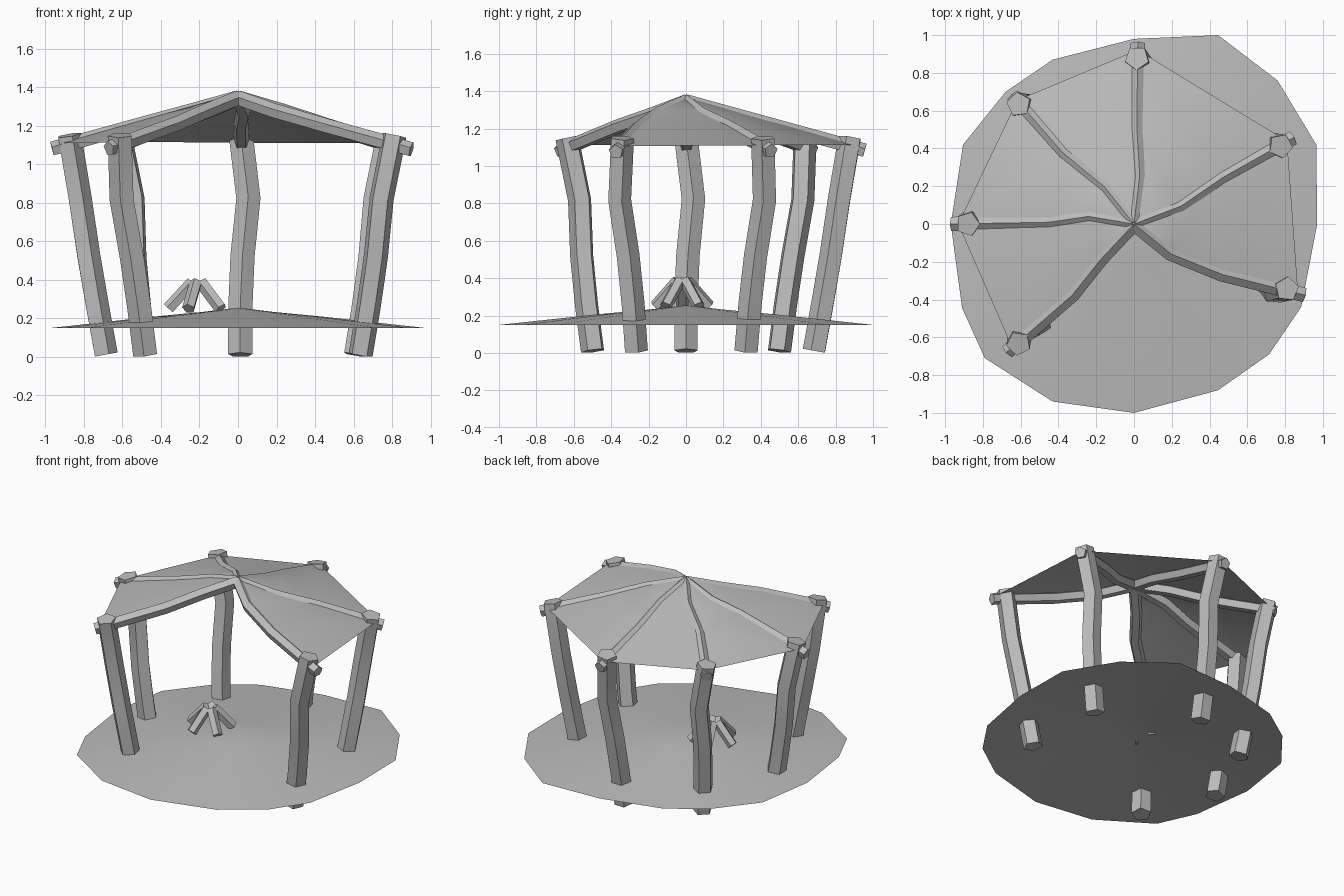
import bpy, bmesh, math
from mathutils import Vector

cube = bpy.data.objects.get("Cube")
if cube:
    bpy.data.objects.remove(cube, do_unlink=True)

grey = bpy.data.materials.new("plain_grey")
grey.use_nodes = True
colour = (0.5, 0.5, 0.5, 1)
grey.diffuse_color = colour
grey.node_tree.nodes["Principled BSDF"].inputs["Base Color"].default_value = colour


def finish(name, bm, smooth=None):
    bmesh.ops.recalc_face_normals(bm, faces=bm.faces)
    mesh = bpy.data.meshes.new(name)
    bm.to_mesh(mesh)
    bm.free()
    mesh.materials.append(grey)
    obj = bpy.data.objects.new(name, mesh)
    bpy.context.collection.objects.link(obj)
    if smooth:
        bpy.ops.object.select_all(action="DESELECT")
        obj.select_set(True)
        bpy.context.view_layer.objects.active = obj
        bpy.ops.object.shade_smooth_by_angle(angle=math.radians(smooth))
    return obj


def timber(name, path, radius, ridge, sides=5):
    """Sweep a polygon along a path, with one corner pointing along ridge."""
    pts = [Vector(p) for p in path]
    bm = bmesh.new()
    rings = []
    for i, p in enumerate(pts):
        t = (pts[min(i + 1, len(pts) - 1)] - pts[max(i - 1, 0)]).normalized()
        u = (ridge - t * ridge.dot(t)).normalized()
        v = t.cross(u)
        angles = [math.tau * k / sides for k in range(sides)]
        rings.append([bm.verts.new(p + radius * (u * math.cos(a) + v * math.sin(a)))
                      for a in angles])
    for lower, upper in zip(rings, rings[1:]):
        for k in range(sides):
            n = (k + 1) % sides
            bm.faces.new((lower[k], lower[n], upper[n], upper[k]))
    bm.faces.new(rings[0])
    bm.faces.new(rings[-1])
    return finish(name, bm, 25)


# Crooked rafters in plan, going round from the front left to the front right
rafters = [
    [(0.19, -0.155), (0.46, -0.265), (0.9, -0.375)],
    [(0.24, 0.09), (0.46, 0.24), (0.84, 0.455)],
    [(0.03, 0.25), (0.015, 0.5), (0.02, 0.955)],
    [(-0.15, 0.19), (-0.37, 0.37), (-0.64, 0.68)],
    [(-0.23, 0.04), (-0.44, 0.01), (-0.965, 0.0)],
    [(-0.17, -0.18), (-0.32, -0.37), (-0.67, -0.675)],
]
for i, plan in enumerate(rafters):
    path = [(0, 0, 1.343)] + [(x, y, 1.343 - 0.275 * math.hypot(x, y)) for x, y in plan]
    timber(f"rafter_{i + 1}", path, 0.04, Vector((0, 0, 1)))

# Leaning posts: height, distance from the middle, sideways bend
post_shape = [(0.011, 0.69, 0), (0.26, 0.735, 0), (0.52, 0.78, 0.01),
              (0.82, 0.825, 0.04), (1.15, 0.88, 0)]
for i, degrees in enumerate([-23, 28, 89, 134, 180, 226]):
    a = math.radians(degrees)
    out = Vector((math.cos(a), math.sin(a), 0))
    side = Vector((out.y, -out.x, 0)) * (-1 if i == 1 else 1)
    path = [out * r + side * s + Vector((0, 0, z)) for z, r, s in post_shape]
    timber(f"post_{i + 1}", path, 0.066, -out)

# Canopy stretched between the rafters, open at the front
bm = bmesh.new()
apex = bm.verts.new((0, 0, 1.372))
rows = []
for plan in rafters:
    row = []
    for j, (x, y) in enumerate(plan):
        k = 0.965 if j == 2 else 1
        row.append(bm.verts.new((x * k, y * k, 1.372 - 0.283 * k * math.hypot(x, y))))
    rows.append(row)
for a, b in zip(rows, rows[1:]):
    bm.faces.new((apex, a[0], b[0]))
    for j in range(2):
        bm.faces.new((a[j], a[j + 1], b[j + 1], b[j]))
canopy = finish("canopy", bm, 40)
if canopy.data.polygons[0].normal.z < 0:
    canopy.data.flip_normals()

# Ground: a low mound with an uneven rim
rim = [(0.97, 0), (0.965, 0.42), (0.76, 0.76), (0.445, 1), (0, 0.98), (-0.43, 0.87),
       (-0.68, 0.7), (-0.905, 0.42), (-0.97, 0), (-0.91, -0.445), (-0.79, -0.71),
       (-0.43, -0.94), (0, -1), (0.445, -0.88), (0.715, -0.69), (0.885, -0.44)]
bm = bmesh.new()
top = bm.verts.new((0, 0, 0.255))
loops = [[bm.verts.new((x * k, y * k, z)) for x, y in rim]
         for k, z in [(0.2, 0.232), (0.46, 0.208), (1, 0.15)]]
for i in range(len(rim)):
    n = (i + 1) % len(rim)
    bm.faces.new((top, loops[0][i], loops[0][n]))
    for inner, outer in zip(loops, loops[1:]):
        bm.faces.new((inner[i], outer[i], outer[n], inner[n]))
ground = finish("ground_mound", bm, 40)
if ground.data.polygons[0].normal.z < 0:
    ground.data.flip_normals()

# Campfire logs leaning together
for i in range(5):
    a = math.pi + math.tau * i / 5
    out = Vector((math.cos(a), math.sin(a), 0))
    hearth = Vector((-0.21, -0.02, 0))
    path = [hearth + out * 0.15 + Vector((0, 0, 0.25)),
            hearth + out * 0.025 + Vector((0, 0, 0.385))]
    timber(f"campfire_log_{i + 1}", path, 0.034, Vector((0, 0, 1)))
